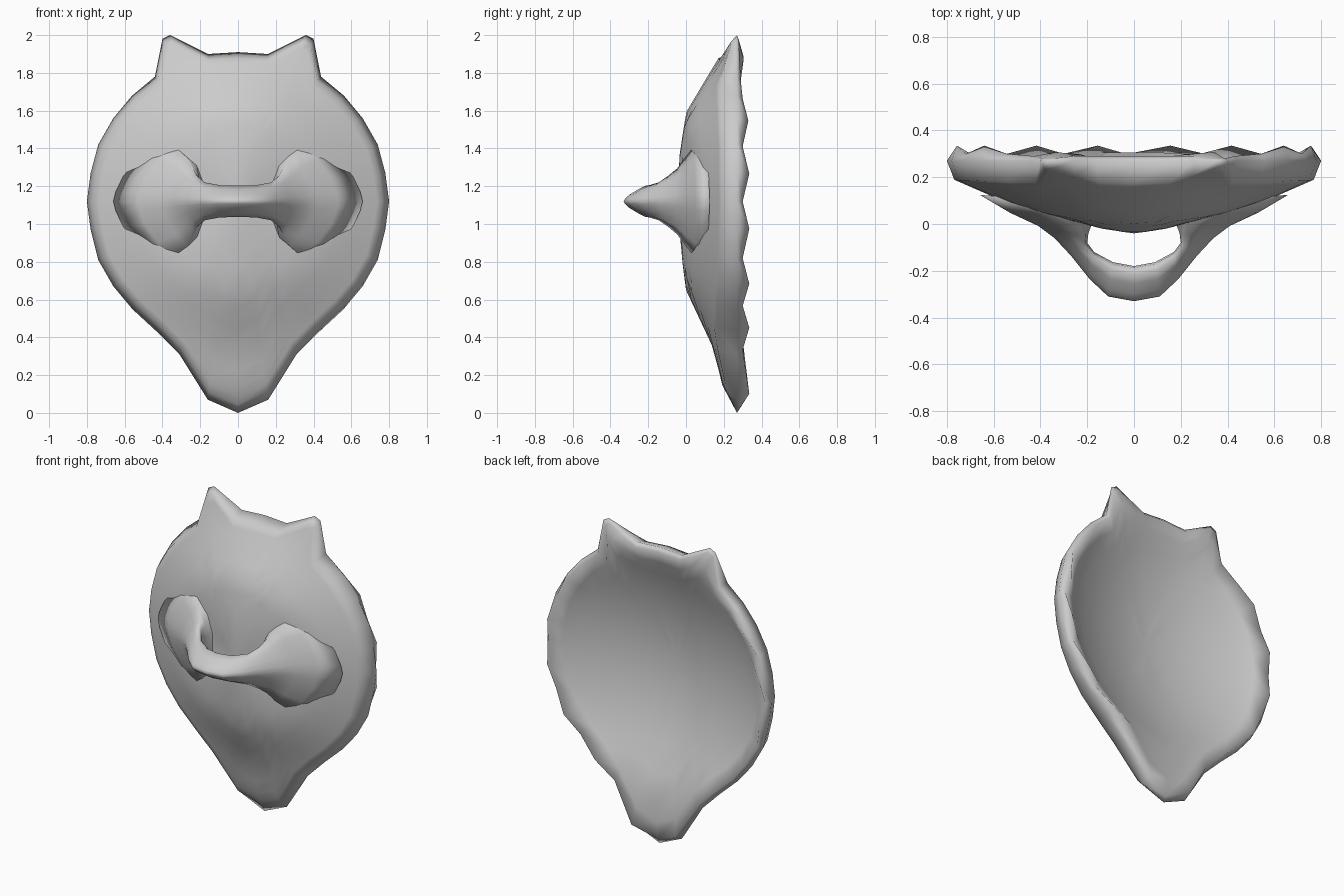
import bpy, bmesh, math

if "Cube" in bpy.data.objects:
    bpy.data.objects.remove(bpy.data.objects["Cube"])

CZ = 1.12   # height of the shell's centre

# right half of the outline, top to bottom: x, z, y of the back edge
HALF = [(0, 1.91, .29), (.16, 1.90, .29), (.26, 1.95, .29), (.36, 2.0, .28), (.40, 1.98, .28),
        (.44, 1.78, .29), (.56, 1.68, .30), (.66, 1.56, .33), (.74, 1.42, .30),
        (.78, 1.27, .335), (.80, 1.12, .30), (.78, .97, .335), (.74, .81, .30),
        (.66, .67, .335), (.56, .55, .30), (.43, .43, .335), (.31, .31, .30),
        (.16, .07, .335), (0, 0, .29)]
OUTLINE = HALF + [(-x, z, y) for x, z, y in HALF[-2:0:-1]]

# front depth by distance from the centre, in three directions
SIDE = [(0, -.04), (.3, .025), (.53, .085), (.77, .19), (1, .25)]
TOP = [(0, -.04), (.24, -.035), (.47, .0), (.63, .095), (.78, .185), (.95, .255)]
BOTTOM = [(0, -.04), (.24, -.03), (.47, .0), (.79, .15), (.97, .19), (1.12, .27)]


def lerp(profile, d):
    for (a, ya), (b, yb) in zip(profile, profile[1:]):
        if d <= b:
            return ya + (yb - ya) * (d - a) / (b - a)
    return profile[-1][1]


def front(x, z, s):
    r = math.hypot(x, z - CZ)
    w = ((z - CZ) / r) ** 2
    return lerp(SIDE, s * r) * (1 - w) + lerp(TOP if z > CZ else BOTTOM, s * r) * w


def back(x, z, s):
    d = s * math.hypot(x, z - CZ)
    return min(.10 + .21 * (d / .78) ** 2, .305)


def bridge(bm, a, b):
    n = len(a)
    for i in range(n):
        j = (i + 1) % n
        bm.faces.new((a[i], a[j], b[j], b[i]))


def finish(bm, name):
    bmesh.ops.recalc_face_normals(bm, faces=bm.faces)
    for f in bm.faces:
        f.smooth = True
    mesh = bpy.data.meshes.new(name)
    bm.to_mesh(mesh)
    bm.free()
    ob = bpy.data.objects.new(name, mesh)
    bpy.context.collection.objects.link(ob)


# dished shell: front rings out to the rim, wavy back edge, shallow hollow behind
bm = bmesh.new()


def ring(s, y_of):
    return [bm.verts.new((x * s, y_of(x, z, yb), CZ + (z - CZ) * s)) for x, z, yb in OUTLINE]


STEPS = [.15, .3, .42, .5, .6, .7, .8, .87, .92, .96]
rings = [ring(s, lambda x, z, yb: front(x, z, s)) for s in STEPS]
rings.append(ring(1, lambda x, z, yb: .27))
rings.append(ring(.97, lambda x, z, yb: yb))
rings += [ring(s, lambda x, z, yb: back(x, z, s)) for s in (.87, .75, .62, .48, .32, .16)]
for a, b in zip(rings, rings[1:]):
    bridge(bm, a, b)
for r, y in ((rings[0], -.04), (rings[-1], .10)):
    c = bm.verts.new((0, y, CZ))
    for i in range(len(r)):
        bm.faces.new((c, r[i], r[(i + 1) % len(r)]))
finish(bm, "shield_shell")

# arched front handle: inner point, outer point (x, y), half height, nose sharpness
SECTIONS = [((0, -.18), (0, -.33), .083, 1), ((.09, -.163), (.11, -.31), .085, 1),
            ((.17, -.12), (.19, -.235), .10, 1), ((.20, -.08), (.27, -.135), .135, .9),
            ((.195, -.04), (.34, -.06), .175, .8), ((.18, 0), (.41, -.008), .235, .6),
            ((.16, .04), (.53, .048), .29, .5), ((.16, .08), (.66, .125), .32, .5)]
MIRRORED = [((-i[0], i[1]), (-o[0], o[1]), h, p) for i, o, h, p in SECTIONS[:0:-1]]
# cross-section with a narrow nose facing forward
NOSE = [(1, 0), (.95, .16), (.8, .42), (.5, .75), (.22, 1), (.05, .8), (0, .4)]
CROSS = NOSE + [(0, 0)] + [(f, -z) for f, z in NOSE[:0:-1]]
bm = bmesh.new()
loops = []
for (ix, iy), (ox, oy), h, p in MIRRORED + SECTIONS:
    loops.append([bm.verts.new((ix + (ox - ix) * f ** p, iy + (oy - iy) * f ** p, CZ + h * z))
                  for f, z in CROSS])
for a, b in zip(loops, loops[1:]):
    bridge(bm, a, b)
bm.faces.new(loops[0])
bm.faces.new(loops[-1])
finish(bm, "front_handle")
